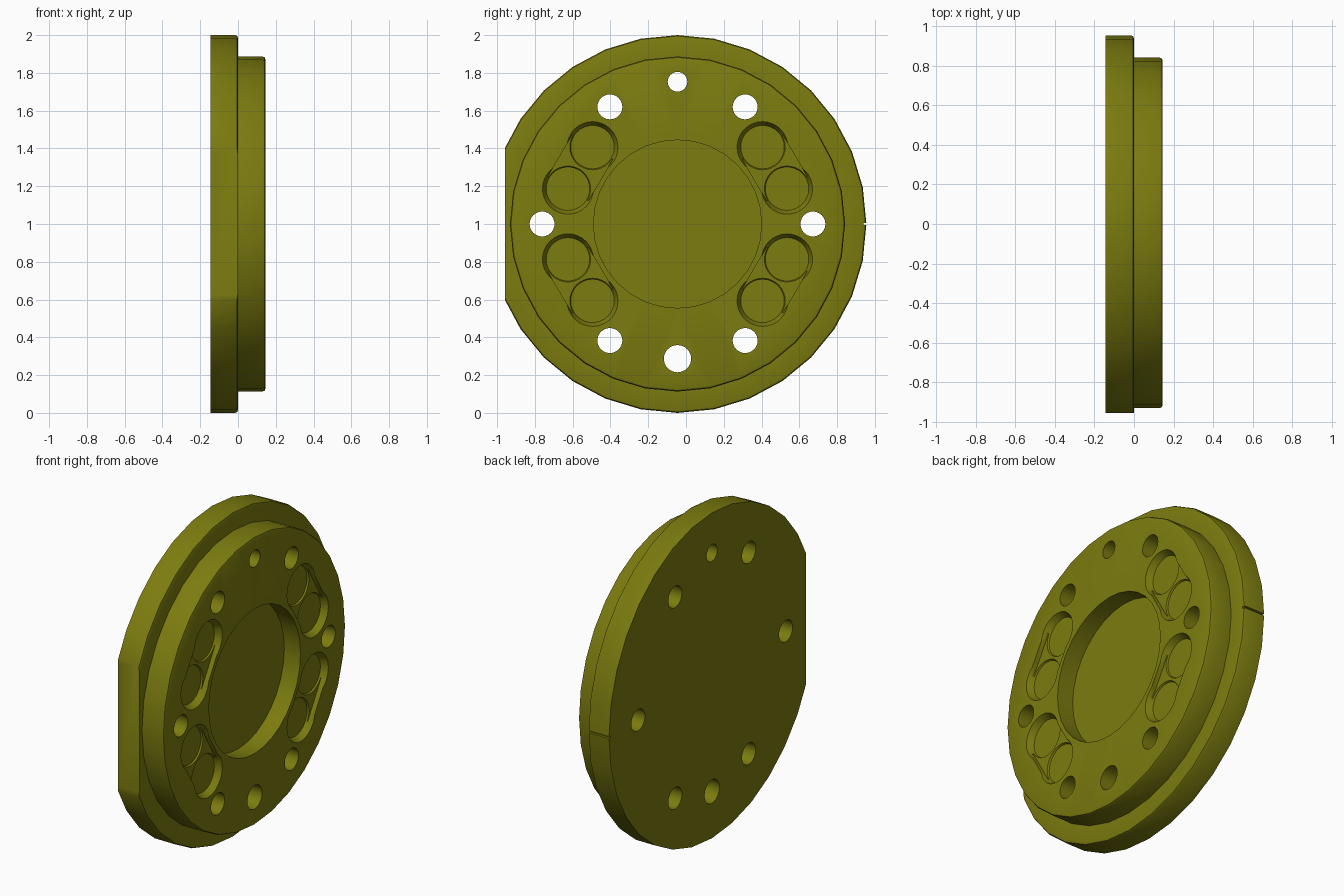
import bpy, bmesh, math
from mathutils import Matrix, Vector

if "Cube" in bpy.data.objects:
    bpy.data.objects.remove(bpy.data.objects["Cube"])

CY, CZ = -0.045, 1.0          # disc axis, running along x
TOP = 0.145                   # front face of the boss


def finish(bm, name):
    bmesh.ops.recalc_face_normals(bm, faces=bm.faces)
    mesh = bpy.data.meshes.new(name)
    bm.to_mesh(mesh)
    bm.free()
    ob = bpy.data.objects.new(name, mesh)
    bpy.context.collection.objects.link(ob)
    return ob


def add_cone(bm, y, z, r0, r1, x0, x1, n=32):
    mat = Matrix.Translation(((x0 + x1) / 2, y, z)) @ Matrix.Rotation(math.pi / 2, 4, 'Y')
    bmesh.ops.create_cone(bm, cap_ends=True, segments=n, radius1=r0, radius2=r1,
                          depth=x1 - x0, matrix=mat)


def add_box(bm, centre, size, angle=0.0):
    mat = (Matrix.Translation(centre) @ Matrix.Rotation(angle, 4, 'X')
           @ Matrix.Diagonal((*size, 1)))
    bmesh.ops.create_cube(bm, size=1, matrix=mat)


def cut(target, bm, name):
    cutter = finish(bm, name)
    cutter.hide_render = True
    mod = target.modifiers.new(name, 'BOOLEAN')
    mod.operation, mod.solver, mod.object = 'DIFFERENCE', 'EXACT', cutter
    bpy.context.view_layer.objects.active = target
    bpy.ops.object.modifier_apply(modifier=name)
    bpy.data.objects.remove(cutter)


# Flange, raised boss and central recess as one turned profile (x, radius)
def lathe(profile, n, name):
    bm = bmesh.new()
    rings = []
    for x, r in profile:
        if r == 0:
            rings.append([bm.verts.new((x, CY, CZ))])
        else:
            rings.append([bm.verts.new((x, CY + r * math.sin(2 * math.pi * i / n),
                                        CZ + r * math.cos(2 * math.pi * i / n)))
                          for i in range(n)])
    for a, b in zip(rings, rings[1:]):
        for i in range(n):
            j = (i + 1) % n
            quad = [a[i % len(a)], a[j % len(a)], b[j % len(b)], b[i % len(b)]]
            bm.faces.new(list(dict.fromkeys(quad)))
    return finish(bm, name)


disc = lathe([(-0.145, 0), (-0.145, 1.0), (-0.015, 1.0), (-0.004, 0.995), (0, 0.983),
              (0, 0.887), (0.13, 0.887), (0.141, 0.882), (TOP, 0.872),
              (TOP, 0.445), (0.035, 0.445), (0.035, 0)], 32, "flanged_disc")

# Flat side of the flange and the small index notch opposite
bm = bmesh.new()
add_box(bm, (0, -1.157, 1), (1, 0.4, 3))
add_box(bm, (0, 0.955, 1), (1, 0.03, 0.012))
cut(disc, bm, "flat_and_notch")

# Through holes
bm = bmesh.new()
for y, z, r in [(0, 0.753, 0.052), (0, -0.713, 0.072)]:
    add_cone(bm, CY + y, CZ + z, r, r, -0.3, 0.3)
for s in (-1, 1):
    for y, z in [(0.717, 0), (0.358, 0.62), (0.358, -0.617)]:
        add_cone(bm, CY + s * y, CZ + z, 0.066, 0.066, -0.3, 0.3)
cut(disc, bm, "bolt_holes")

# Paired shallow round pockets, mirrored to four places
pair = [(0.45, 0.407), (0.58, 0.187)]
for k, (y, z) in enumerate(pair):
    bm = bmesh.new()
    for sy in (-1, 1):
        for sz in (-1, 1):
            add_cone(bm, CY + sy * y, CZ + sz * z, 0.115, 0.145, TOP - 0.04, TOP + 0.02)
    cut(disc, bm, f"pockets_{k}")

# Shallower web joining each pair of pockets
bm = bmesh.new()
for sy in (-1, 1):
    for sz in (-1, 1):
        a, b = (Vector((0, CY + sy * y, CZ + sz * z)) for y, z in pair)
        mid, d = (a + b) / 2, b - a
        add_box(bm, (TOP, mid.y, mid.z), (0.06, d.length, 0.25), math.atan2(d.z, d.y))
cut(disc, bm, "pocket_webs")

# Olive finish, smooth around the rims
olive = bpy.data.materials.new("olive")
olive.diffuse_color = (0.2, 0.2, 0.005, 1)
olive.use_nodes = True
olive.node_tree.nodes["Principled BSDF"].inputs["Base Color"].default_value = olive.diffuse_color
disc.data.materials.clear()
disc.data.materials.append(olive)
for p in disc.data.polygons:
    p.material_index = 0
bpy.ops.object.select_all(action='DESELECT')
disc.select_set(True)
bpy.context.view_layer.objects.active = disc
bpy.ops.object.shade_smooth_by_angle(angle=math.radians(30))
